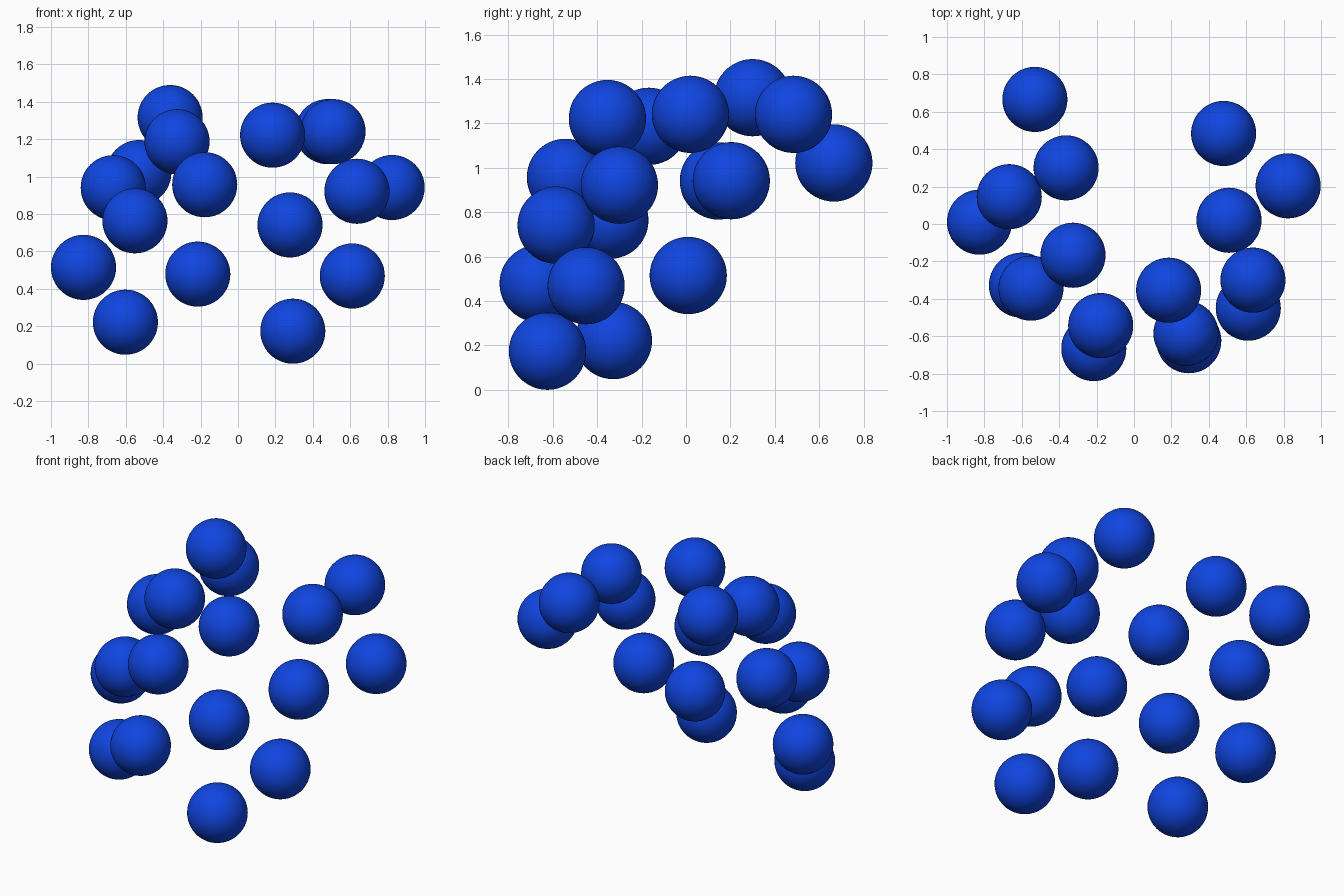
import bpy

RADIUS = 0.174

# One flat blue for every ball
blue = bpy.data.materials.new("blue")
blue.diffuse_color = (0.005, 0.06, 0.75, 1.0)

# Ball centres, grouped by side and listed from the top down
LEFT = [
    (-0.363, 0.300, 1.316), (-0.326, -0.167, 1.187), (-0.530, 0.666, 1.022),
    (-0.178, -0.543, 0.957), (-0.667, 0.146, 0.941), (-0.551, -0.343, 0.764),
    (-0.826, 0.010, 0.515), (-0.215, -0.666, 0.479), (-0.602, -0.327, 0.222),
]
RIGHT = [
    (0.508, 0.020, 1.241), (0.479, 0.484, 1.241), (0.185, -0.354, 1.222),
    (0.824, 0.204, 0.942), (0.636, -0.300, 0.922), (0.278, -0.585, 0.742),
    (0.611, -0.450, 0.469), (0.293, -0.624, 0.174),
]


def add_ball(name, centre):
    bpy.ops.mesh.primitive_uv_sphere_add(
        segments=48, ring_count=24, radius=RADIUS, location=centre)
    ball = bpy.context.object
    ball.name = name
    ball.data.materials.append(blue)
    bpy.ops.object.shade_smooth()


# Separate smooth balls spread over a curved shell
for side, centres in (("left", LEFT), ("right", RIGHT)):
    for i, centre in enumerate(centres, 1):
        add_ball(f"{side}_ball_{i}", centre)
